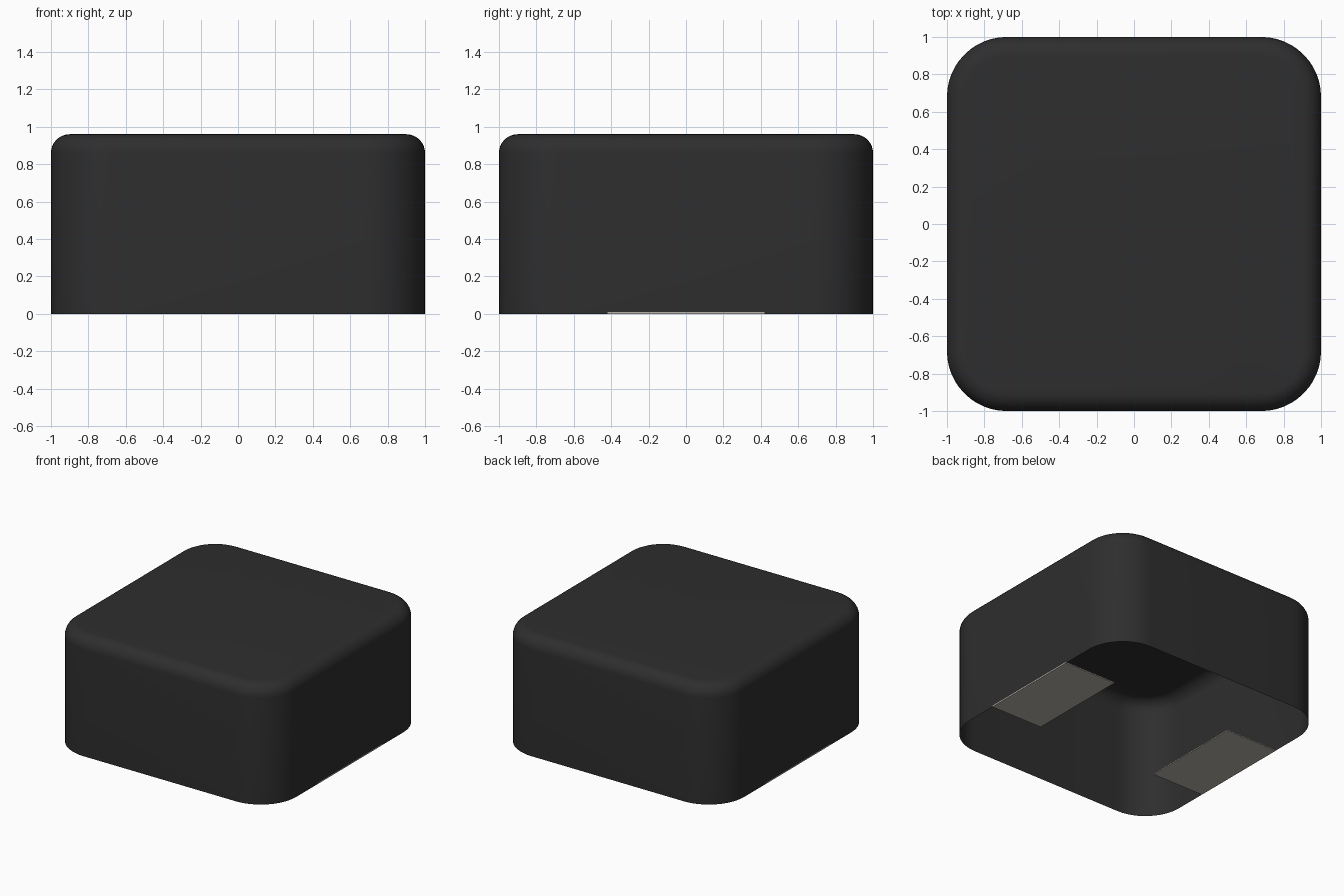
import bpy
import bmesh

WIDTH, HEIGHT = 2.0, 0.96
CORNER_RADIUS, TOP_RADIUS = 0.32, 0.1

cube = bpy.data.objects.get("Cube")
if cube:
    bpy.data.objects.remove(cube, do_unlink=True)


def make_material(name, color, metallic=0.0):
    mat = bpy.data.materials.new(name)
    mat.use_nodes = True
    mat.diffuse_color = color
    bsdf = next(n for n in mat.node_tree.nodes if n.type == 'BSDF_PRINCIPLED')
    bsdf.inputs["Base Color"].default_value = color
    return mat


def box_bmesh(size, center):
    bm = bmesh.new()
    bmesh.ops.create_cube(bm, size=1)
    bmesh.ops.scale(bm, vec=size, verts=bm.verts)
    bmesh.ops.translate(bm, vec=center, verts=bm.verts)
    return bm


def finish(bm, name, mat):
    mesh = bpy.data.meshes.new(name)
    bm.to_mesh(mesh)
    bm.free()
    mesh.materials.append(mat)
    obj = bpy.data.objects.new(name, mesh)
    bpy.context.collection.objects.link(obj)
    return obj


charcoal = make_material("charcoal", (0.027, 0.027, 0.027, 1))
warm_grey = make_material("warm_grey_metal", (0.5, 0.47, 0.42, 1))

# Hollow body: open underneath, rounded corners, then a rounded top rim
bm = box_bmesh((WIDTH, WIDTH, HEIGHT), (0, 0, HEIGHT / 2))
uprights = [e for e in bm.edges
            if abs(e.verts[0].co.z - e.verts[1].co.z) > HEIGHT / 2]
bmesh.ops.bevel(bm, geom=uprights, offset=CORNER_RADIUS, segments=12,
                profile=0.5, affect='EDGES')
bm.normal_update()
bottom = [f for f in bm.faces if f.normal.z < -0.9]
bmesh.ops.delete(bm, geom=bottom, context='FACES')
rim = [e for e in bm.edges if all(v.co.z > HEIGHT - 0.001 for v in e.verts)]
bmesh.ops.bevel(bm, geom=rim, offset=TOP_RADIUS, segments=8,
                profile=0.5, affect='EDGES')
body = finish(bm, "body", charcoal)
bpy.context.view_layer.objects.active = body
body.select_set(True)
bpy.ops.object.shade_smooth_by_angle()
body.select_set(False)

# Thin contact pads under the left and right edges
PAD_LENGTH, PAD_THICK, INNER, OUTER = 0.84, 0.009, 0.54, 1.001
for side, label in ((1, "left"), (-1, "right")):
    bm = box_bmesh((OUTER - INNER, PAD_LENGTH, PAD_THICK),
                   (side * (INNER + OUTER) / 2, 0, PAD_THICK / 2))
    finish(bm, f"{label}_contact_pad", warm_grey)
